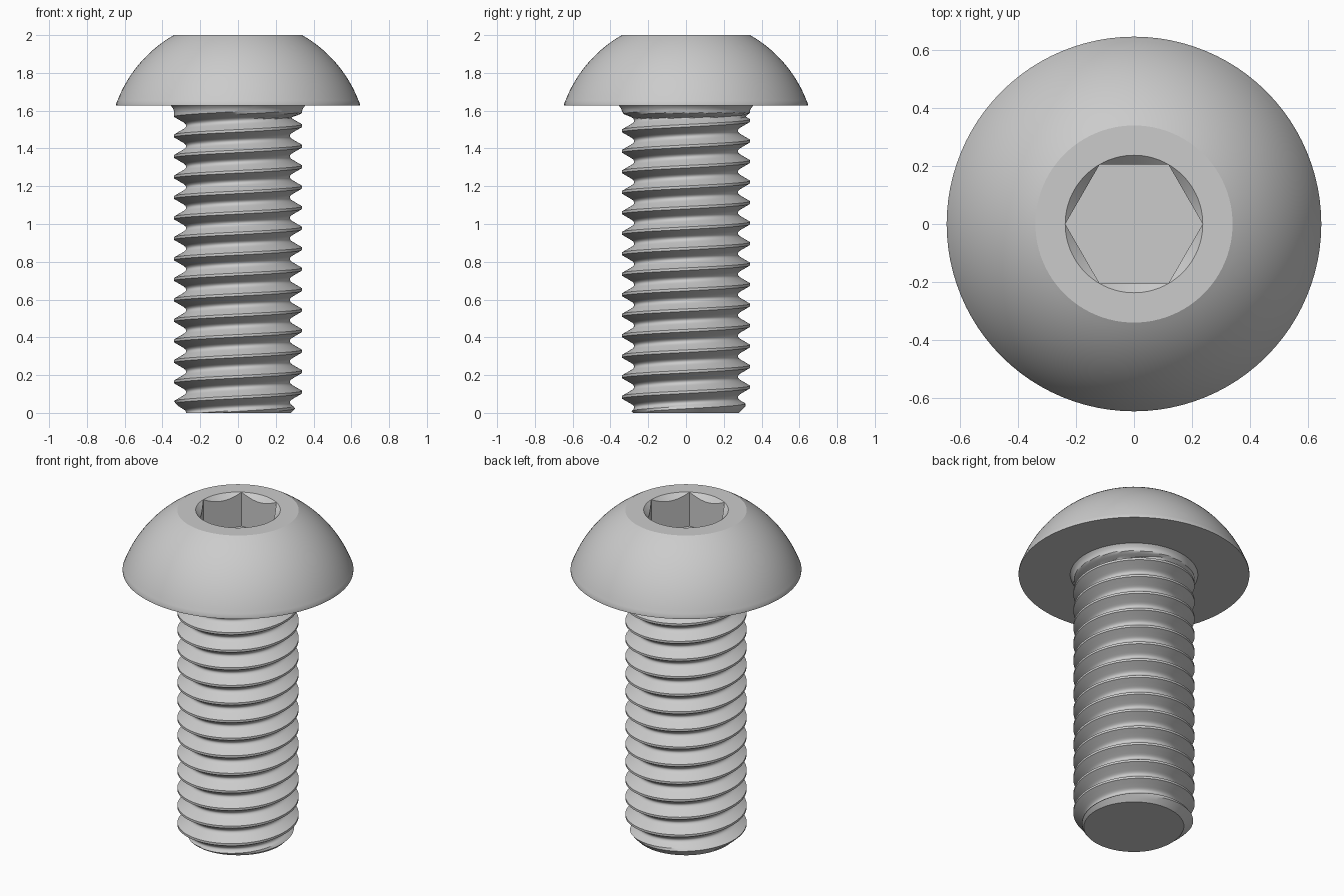
import bpy
import bmesh
import math

cube = bpy.data.objects.get("Cube")
if cube:
    bpy.data.objects.remove(cube)

SEGMENTS = 96
PITCH = 0.1085
HEAD_Z = 1.627

steel = bpy.data.materials.new("plain grey steel")
steel.use_nodes = True
GREY = (0.6, 0.6, 0.6, 1)
steel.diffuse_color = GREY
steel.node_tree.nodes["Principled BSDF"].inputs["Base Color"].default_value = GREY


def loft(name, rows):
    """Skin rows; each row is a function of the angle giving (radius, z)."""
    bm = bmesh.new()
    grid = []
    for row in rows:
        line = []
        for s in range(SEGMENTS + 1):
            angle = math.tau * s / SEGMENTS
            r, z = row(angle)
            line.append(bm.verts.new((r * math.cos(angle), r * math.sin(angle), z)))
        grid.append(line)
    for low, high in zip(grid, grid[1:]):
        for s in range(SEGMENTS):
            bm.faces.new((low[s], low[s + 1], high[s + 1], high[s]))
    bmesh.ops.remove_doubles(bm, verts=bm.verts, dist=0.00005)
    bmesh.ops.dissolve_degenerate(bm, edges=bm.edges, dist=0.00005)
    bmesh.ops.recalc_face_normals(bm, faces=bm.faces)
    mesh = bpy.data.meshes.new(name)
    bm.to_mesh(mesh)
    bm.free()
    obj = bpy.data.objects.new(name, mesh)
    bpy.context.collection.objects.link(obj)
    mesh.materials.append(steel)
    bpy.ops.object.select_all(action="DESELECT")
    obj.select_set(True)
    bpy.context.view_layer.objects.active = obj
    bpy.ops.object.shade_smooth_by_angle(angle=math.radians(28))
    return obj


def ring(r, z):
    return lambda angle: (r, z)


# Domed head with a flat top and a hexagonal socket
def hex_radius(angle):
    return 0.205 / math.cos(angle % (math.pi / 3) - math.pi / 6)


def socket_rim(angle):
    r = hex_radius(angle)
    return r, 2 - (0.2368 - r)


def socket_bottom(angle):
    return hex_radius(angle), 1.79


DOME_R, DOME_Z = 0.685, 1.405
start, end = math.asin(0.25 / DOME_R), math.asin(0.595 / DOME_R)
head_rows = [ring(0, HEAD_Z), ring(0.645, HEAD_Z), ring(0.645, 1.638)]
for i in range(25):
    a = start + (end - start) * i / 24
    head_rows.append(ring(DOME_R * math.cos(a), DOME_Z + DOME_R * math.sin(a)))
head_rows += [ring(0.2368, 2), socket_rim, socket_bottom, ring(0, 1.79)]
loft("button_head", head_rows)


# Threaded shank: right-hand helix, chamfered tip, flare under the head
def thread_radius(t):
    a = abs((t + 0.5) % 1 - 0.5)
    if a <= 0.0625:
        return 0.339
    if a <= 0.3125:
        return 0.339 - (a - 0.0625) * 0.188
    return 0.2744 + 0.0176 * ((0.5 - a) / 0.1875) ** 2


def shank_radius(angle, z):
    r = thread_radius((z - 0.11) / PITCH - angle / math.tau)
    k = min(max((z - 1.555) / 0.035, 0), 1)
    flare = 0.27 + 0.069 * k * k * (3 - 2 * k)
    flare += 0.018 * max((z - 1.595) / 0.032, 0) ** 2
    return min(max(r, flare), 0.28 + z)


def thread_row(turn):
    def row(angle):
        z = 0.11 + PITCH * (turn + angle / math.tau)
        z = min(max(z, 0), HEAD_Z)
        return shank_radius(angle, z), z
    return row


half = [0.0625, 0.19, 0.3125, 0.36, 0.4, 0.45]
steps = [-0.5] + [-t for t in reversed(half)] + half
shank_rows = [ring(0, 0)]
for turn in range(-3, 16):
    shank_rows += [thread_row(turn + t) for t in steps]
loft("threaded_shank", shank_rows)
